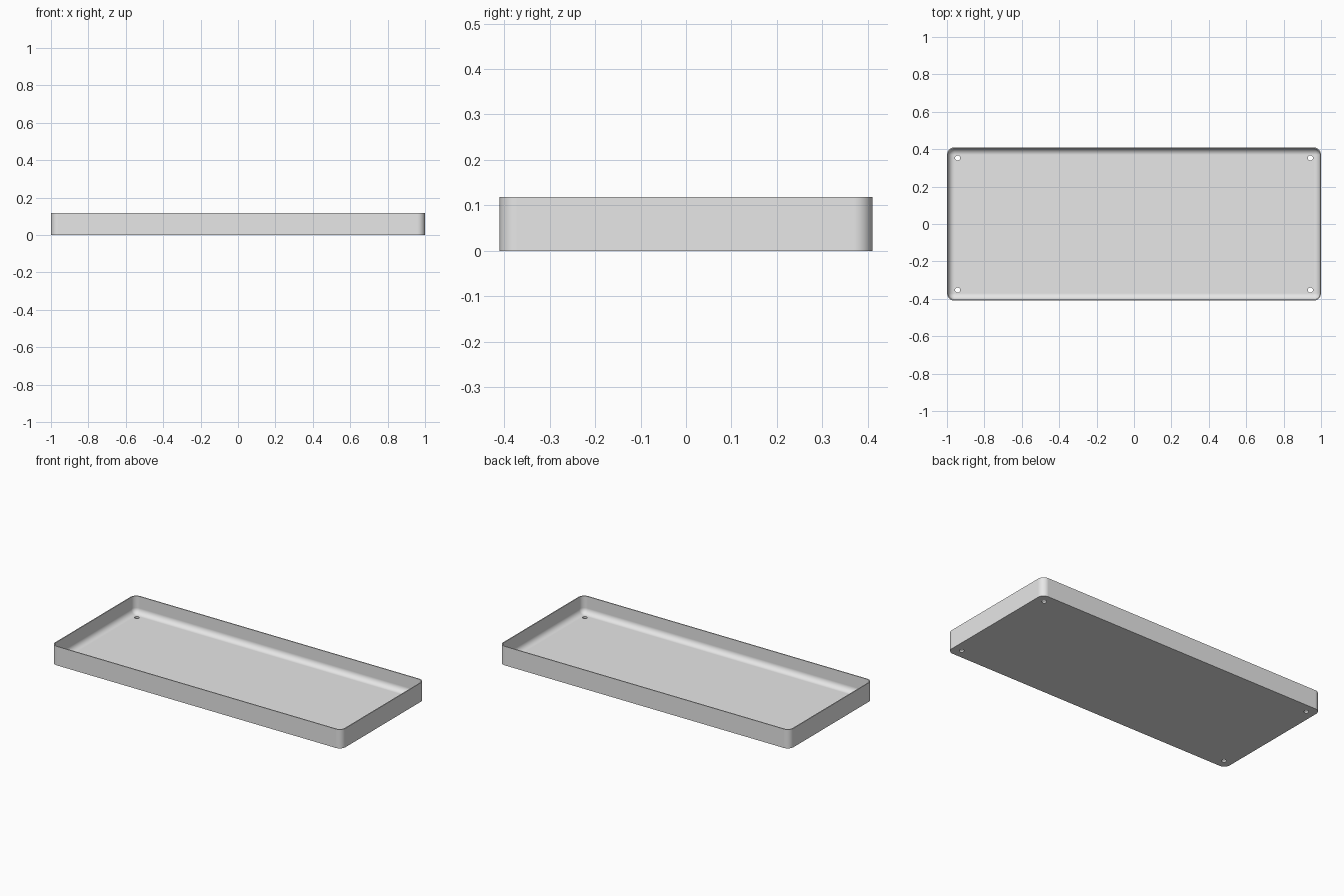
import bpy
import bmesh
import math

cube = bpy.data.objects.get("Cube")
if cube:
    bpy.data.objects.remove(cube, do_unlink=True)

HALF_X, HALF_Y, HEIGHT = 1.0, 0.41, 0.118
CORNER, WALL, FLOOR = 0.04, 0.006, 0.011
HOLE_X, HOLE_Y, HOLE_R = 0.943, 0.353, 0.0135
STEPS = 10

# Plain grey finish
grey = bpy.data.materials.new("light_grey")
grey.use_nodes = True
grey.diffuse_color = (0.8, 0.8, 0.8, 1)
grey.node_tree.nodes["Principled BSDF"].inputs["Base Color"].default_value = (0.8, 0.8, 0.8, 1)


def rounded_ring(bm, inset, z):
    """Rounded rectangle of vertices, shrunk inward by inset."""
    radius = max(CORNER - inset, 0)
    verts = []
    for corner, (sx, sy) in enumerate(((1, 1), (-1, 1), (-1, -1), (1, -1))):
        for i in range(STEPS + 1):
            a = math.pi / 2 * (corner + i / STEPS)
            x = sx * (HALF_X - CORNER) + radius * math.cos(a)
            y = sy * (HALF_Y - CORNER) + radius * math.sin(a)
            verts.append(bm.verts.new((x, y, z)))
    return verts


# Tray: outer wall, rim, inner wall, then a rounded fillet down to the floor
fillet = CORNER - WALL
profile = [(0, 0), (0, HEIGHT), (WALL, HEIGHT)]
for i in range(STEPS + 1):
    a = math.pi / 2 * i / STEPS
    profile.append((CORNER - fillet * math.cos(a), FLOOR + fillet * (1 - math.sin(a))))

bm = bmesh.new()
rings = [rounded_ring(bm, inset, z) for inset, z in profile]
for low, high in zip(rings, rings[1:]):
    for i in range(len(low)):
        j = (i + 1) % len(low)
        bm.faces.new((low[i], low[j], high[j], high[i]))
bm.faces.new(rings[0][::-1])
bm.faces.new(rings[-1])
bmesh.ops.remove_doubles(bm, verts=bm.verts, dist=1e-5)
bmesh.ops.recalc_face_normals(bm, faces=bm.faces)
mesh = bpy.data.meshes.new("tray")
bm.to_mesh(mesh)
bm.free()
mesh.materials.append(grey)
tray = bpy.data.objects.new("tray", mesh)
bpy.context.collection.objects.link(tray)
bpy.context.view_layer.objects.active = tray
tray.select_set(True)

# Four round holes through the floor
for sx in (-1, 1):
    for sy in (-1, 1):
        bpy.ops.mesh.primitive_cylinder_add(vertices=24, radius=HOLE_R, depth=0.06,
                                            location=(sx * HOLE_X, sy * HOLE_Y, 0))
        cutter = bpy.context.object
        cutter.name = "hole_cutter"
        cutter.hide_render = True
        cutter.data.materials.append(grey)
        bpy.ops.object.select_all(action='DESELECT')
        tray.select_set(True)
        bpy.context.view_layer.objects.active = tray
        cut = tray.modifiers.new("hole", 'BOOLEAN')
        cut.operation = 'DIFFERENCE'
        cut.solver = 'EXACT'
        cut.object = cutter
        bpy.ops.object.modifier_apply(modifier=cut.name)
        bpy.data.objects.remove(cutter, do_unlink=True)

# Smooth corners and fillets, crisp rim and base
bpy.ops.object.shade_smooth_by_angle(angle=math.radians(30))
normals = tray.modifiers.new("weighted_normals", 'WEIGHTED_NORMAL')
normals.keep_sharp = True
